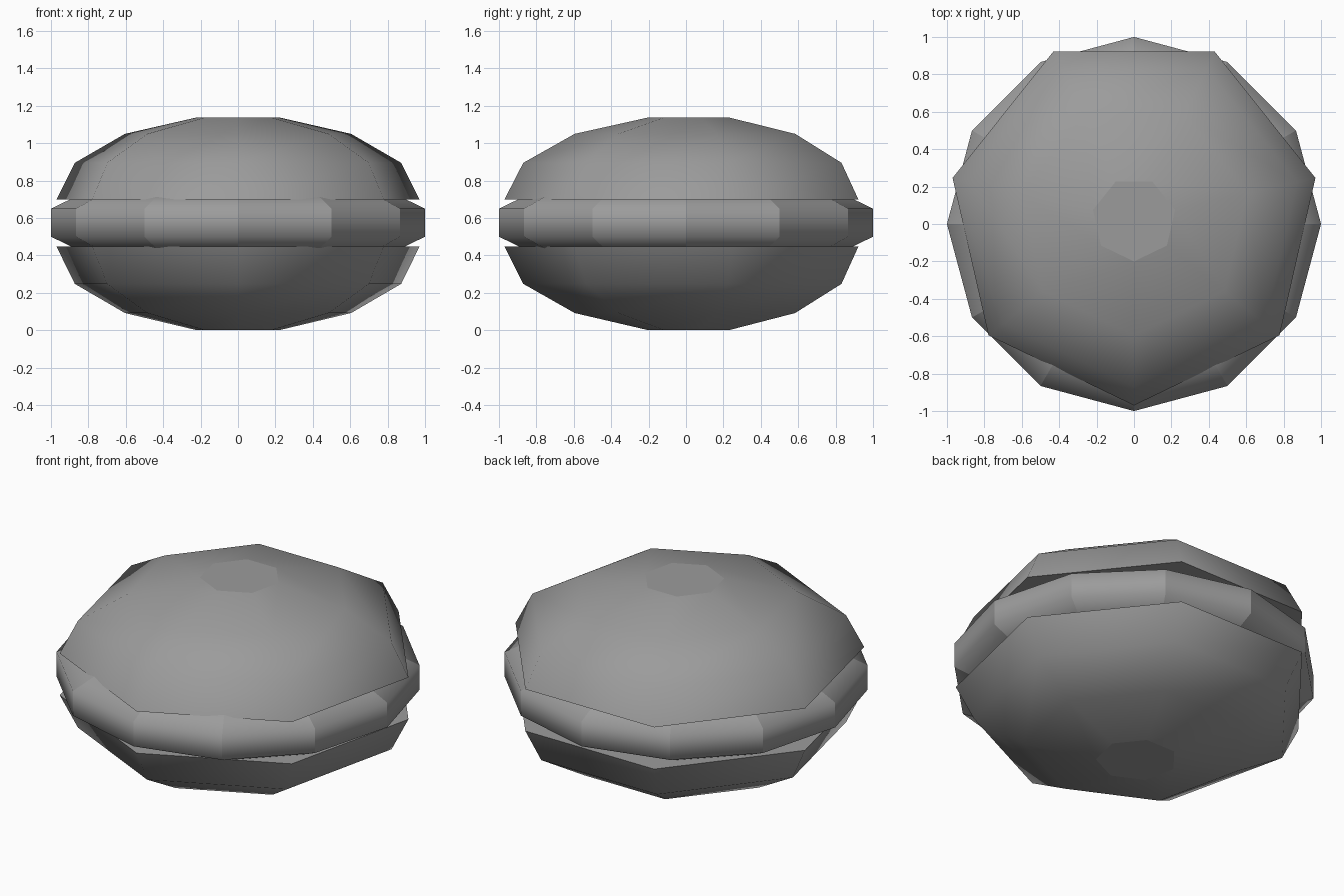
import bpy, bmesh, math

if "Cube" in bpy.data.objects:
    bpy.data.objects.remove(bpy.data.objects["Cube"])

# dark grey shared by all parts
grey = bpy.data.materials.new("dark_grey")
grey.diffuse_color = (0.33, 0.33, 0.33, 1)
grey.use_nodes = True
grey.node_tree.nodes["Principled BSDF"].inputs["Base Color"].default_value = grey.diffuse_color


def lathe(name, profile, sides, start, y_offset=0.0, crisp_uprights=False):
    """Closed low-poly solid of revolution from (radius, z) points, bottom to top."""
    bm = bmesh.new()
    rings = []
    for r, z in profile:
        angles = [start + math.tau * i / sides for i in range(sides)]
        rings.append([bm.verts.new((r * math.cos(a), r * math.sin(a) + y_offset, z))
                      for a in angles])
    for low, high in zip(rings, rings[1:]):
        for i in range(sides):
            j = (i + 1) % sides
            bm.faces.new((low[i], low[j], high[j], high[i])).smooth = True
            # keep the upright edges of a faceted band crisp
            if crisp_uprights:
                bm.edges.get((low[i], high[i])).smooth = False
    # flat caps with crisp rims
    for cap in (bm.faces.new(rings[0][::-1]), bm.faces.new(rings[-1])):
        for e in cap.edges:
            e.smooth = False
    mesh = bpy.data.meshes.new(name)
    bm.to_mesh(mesh)
    bm.free()
    mesh.materials.append(grey)
    obj = bpy.data.objects.new(name, mesh)
    bpy.context.collection.objects.link(obj)
    return obj


# domed shells: seven-sided, corner pointing to the front
dome = [(0.995, 0.70), (0.895, 0.895), (0.62, 1.05), (0.225, 1.138)]
lathe("top_shell", dome, 7, -math.pi / 2, 0.025)
base = [(0.225, 0.0), (0.62, 0.092), (0.895, 0.248), (0.995, 0.447)]
lathe("bottom_shell", base, 7, -math.pi / 2, 0.025)

# filling: twelve-sided disc with bevelled rim
filling = [(0.87, 0.437), (1.0, 0.50), (1.0, 0.65), (0.87, 0.713)]
lathe("filling", filling, 12, 0.0, crisp_uprights=True)
